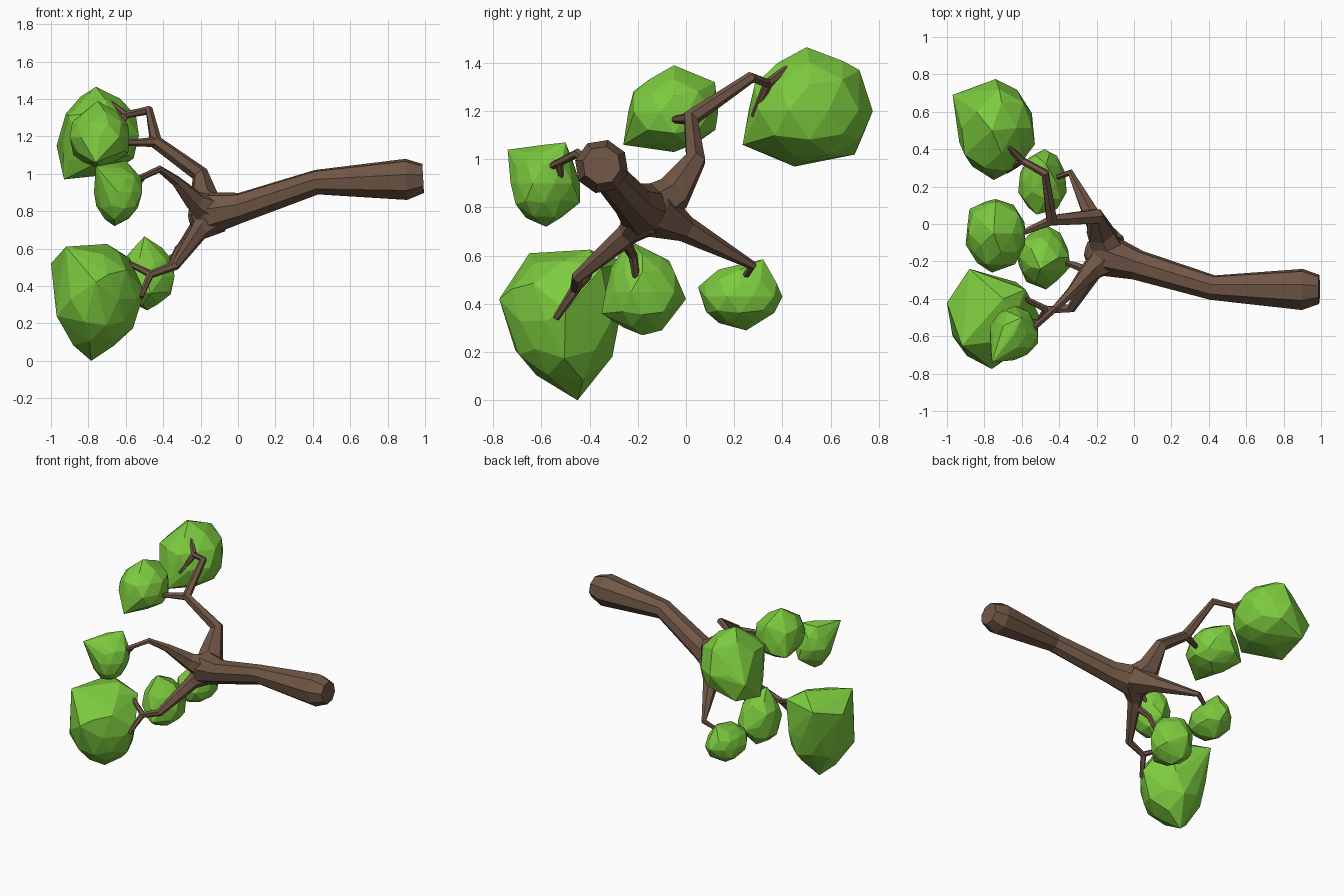
import bpy, bmesh, math, random
from mathutils import Vector


def material(name, rgb):
    m = bpy.data.materials.new(name)
    m.diffuse_color = (*rgb, 1)
    return m


BARK = material("bark brown", (0.165, 0.095, 0.062))
LEAF = material("leaf green", (0.205, 0.60, 0.050))


def finish(name, bm, mat):
    bmesh.ops.recalc_face_normals(bm, faces=bm.faces[:])
    me = bpy.data.meshes.new(name)
    bm.to_mesh(me)
    bm.free()
    me.materials.append(mat)
    ob = bpy.data.objects.new(name, me)
    bpy.context.collection.objects.link(ob)
    return ob


def limb(name, path, sides=6):
    """Tapered faceted tube through (x, y, z, radius) points."""
    bm = bmesh.new()
    pts = [Vector(p[:3]) for p in path]
    n = len(pts)
    u = None
    rings = []
    for i, p in enumerate(pts):
        a = (p - pts[i - 1]).normalized() if i else Vector()
        b = (pts[i + 1] - p).normalized() if i < n - 1 else Vector()
        t = (a + b).normalized()
        if u is None:
            u = t.orthogonal()
        u = (u - t * u.dot(t)).normalized()
        v = t.cross(u)
        r = path[i][3]
        rings.append([bm.verts.new(p + r * (u * math.cos(k) + v * math.sin(k)))
                      for k in (2 * math.pi * (j + 0.3) / sides for j in range(sides))])
    for r0, r1 in zip(rings, rings[1:]):
        for j in range(sides):
            k = (j + 1) % sides
            bm.faces.new((r0[j], r0[k], r1[k], r1[j]))
    bm.faces.new(rings[0])
    bm.faces.new(rings[-1])
    return finish(name, bm, BARK)


def foliage(name, lo, hi, pulls, seed):
    """Irregular faceted clump fitted to a box; pulls are corner points it reaches."""
    rnd = random.Random(seed)
    bm = bmesh.new()
    bmesh.ops.create_icosphere(bm, subdivisions=2, radius=1)
    for v in bm.verts:
        v.co *= rnd.uniform(0.93, 1.07)
    lo, hi = Vector(lo), Vector(hi)
    mid, half = (lo + hi) / 2, (hi - lo) / 2
    ext = [max(abs(v.co[k]) for v in bm.verts) for k in range(3)]
    for v in bm.verts:
        v.co = mid + Vector([v.co[k] / ext[k] * half[k] for k in range(3)])
    for p in pulls:
        p = Vector(p)
        min(bm.verts, key=lambda v: (v.co - p).length).co = p
    # convex outer skin keeps the clump clean
    res = bmesh.ops.convex_hull(bm, input=bm.verts[:])
    junk = {g for g in res["geom_interior"] if isinstance(g, bmesh.types.BMVert)}
    bmesh.ops.delete(bm, geom=list(junk), context="VERTS")
    hull = {f for f in res["geom"] if isinstance(f, bmesh.types.BMFace) and f.is_valid}
    bmesh.ops.delete(bm, geom=[f for f in bm.faces if f not in hull], context="FACES")
    return finish(name, bm, LEAF)


# trunk with a blunt bevelled end and a swollen fork
limb("trunk", [(0.99, -0.35, 0.975, 0.08), (0.90, -0.35, 0.97, 0.113), (0.42, -0.34, 0.955, 0.068),
               (0.02, -0.22, 0.82, 0.082), (-0.14, -0.17, 0.79, 0.115),
               (-0.22, -0.14, 0.77, 0.09), (-0.255, -0.13, 0.765, 0.04)], 8)

# main branches leaving the fork
limb("upper_branch", [(-0.13, -0.16, 0.79, 0.10), (-0.18, -0.05, 0.86, 0.08), (-0.205, 0.04, 1.0, 0.046),
                      (-0.44, 0.02, 1.17, 0.036), (-0.475, 0.27, 1.34, 0.024),
                      (-0.60, 0.34, 1.315, 0.02), (-0.69, 0.43, 1.385, 0.015)])
limb("front_branch", [(-0.13, -0.17, 0.79, 0.10), (-0.23, -0.25, 0.85, 0.06), (-0.33, -0.36, 0.96, 0.03),
                      (-0.42, -0.45, 1.025, 0.02), (-0.54, -0.56, 0.97, 0.016)])
limb("lower_branch", [(-0.13, -0.16, 0.77, 0.10), (-0.21, -0.24, 0.69, 0.05), (-0.335, -0.45, 0.51, 0.026),
                      (-0.47, -0.46, 0.46, 0.022), (-0.52, -0.54, 0.34, 0.014)])
limb("back_branch", [(-0.14, -0.13, 0.78, 0.11), (-0.205, 0.0, 0.71, 0.055),
                     (-0.34, 0.275, 0.56, 0.019), (-0.41, 0.25, 0.52, 0.014)])

# twigs
twigs = [
    ("upper_twig", [(-0.44, 0.02, 1.17, 0.028), (-0.59, -0.045, 1.165, 0.016)]),
    ("top_twig", [(-0.60, 0.34, 1.315, 0.02), (-0.68, 0.28, 1.18, 0.012)]),
    ("front_twig", [(-0.50, -0.525, 0.99, 0.016), (-0.56, -0.52, 0.91, 0.012)]),
    ("lower_twig", [(-0.46, -0.46, 0.46, 0.02), (-0.60, -0.39, 0.53, 0.014)]),
    ("inner_twig", [(-0.22, -0.26, 0.67, 0.026), (-0.32, -0.22, 0.60, 0.02), (-0.37, -0.205, 0.50, 0.014)]),
]
for name, path in twigs:
    limb(name, path)

# foliage clumps
foliage("foliage_top", (-0.96, 0.26, 0.98), (-0.53, 0.765, 1.43),
        [(-0.76, 0.50, 1.465), (-0.75, 0.235, 1.06), (-0.74, 0.775, 1.2), (-0.90, 0.70, 1.02),
         (-0.97, 0.69, 1.15), (-0.93, 0.45, 0.97), (-0.72, 0.72, 1.37)], 1)
foliage("foliage_upper", (-0.90, -0.24, 1.03), (-0.58, 0.14, 1.36),
        [(-0.75, -0.05, 1.39), (-0.76, -0.26, 1.06), (-0.74, 0.12, 1.32), (-0.88, 0.08, 1.1)], 2)
foliage("foliage_front", (-0.77, -0.74, 0.74), (-0.51, -0.44, 1.06),
        [(-0.76, -0.74, 1.04), (-0.66, -0.58, 0.72), (-0.60, -0.50, 1.07), (-0.62, -0.44, 0.82)], 3)
foliage("foliage_low_large", (-0.98, -0.76, 0.06), (-0.54, -0.25, 0.60),
        [(-0.785, -0.45, 0.0), (-1.0, -0.42, 0.52), (-0.76, -0.775, 0.42), (-0.92, -0.65, 0.61),
         (-0.70, -0.40, 0.625), (-0.88, -0.24, 0.57), (-0.58, -0.35, 0.55), (-0.50, -0.50, 0.37),
         (-0.97, -0.60, 0.24)], 4)
foliage("foliage_low_small", (-0.63, -0.34, 0.27), (-0.34, -0.02, 0.63),
        [(-0.50, -0.24, 0.665), (-0.48, 0.0, 0.42), (-0.47, -0.35, 0.36), (-0.50, -0.07, 0.58)], 5)
foliage("foliage_back", (-0.62, 0.06, 0.30), (-0.36, 0.39, 0.56),
        [(-0.47, 0.32, 0.585), (-0.52, 0.05, 0.47), (-0.50, 0.25, 0.29), (-0.48, 0.40, 0.43)], 6)
